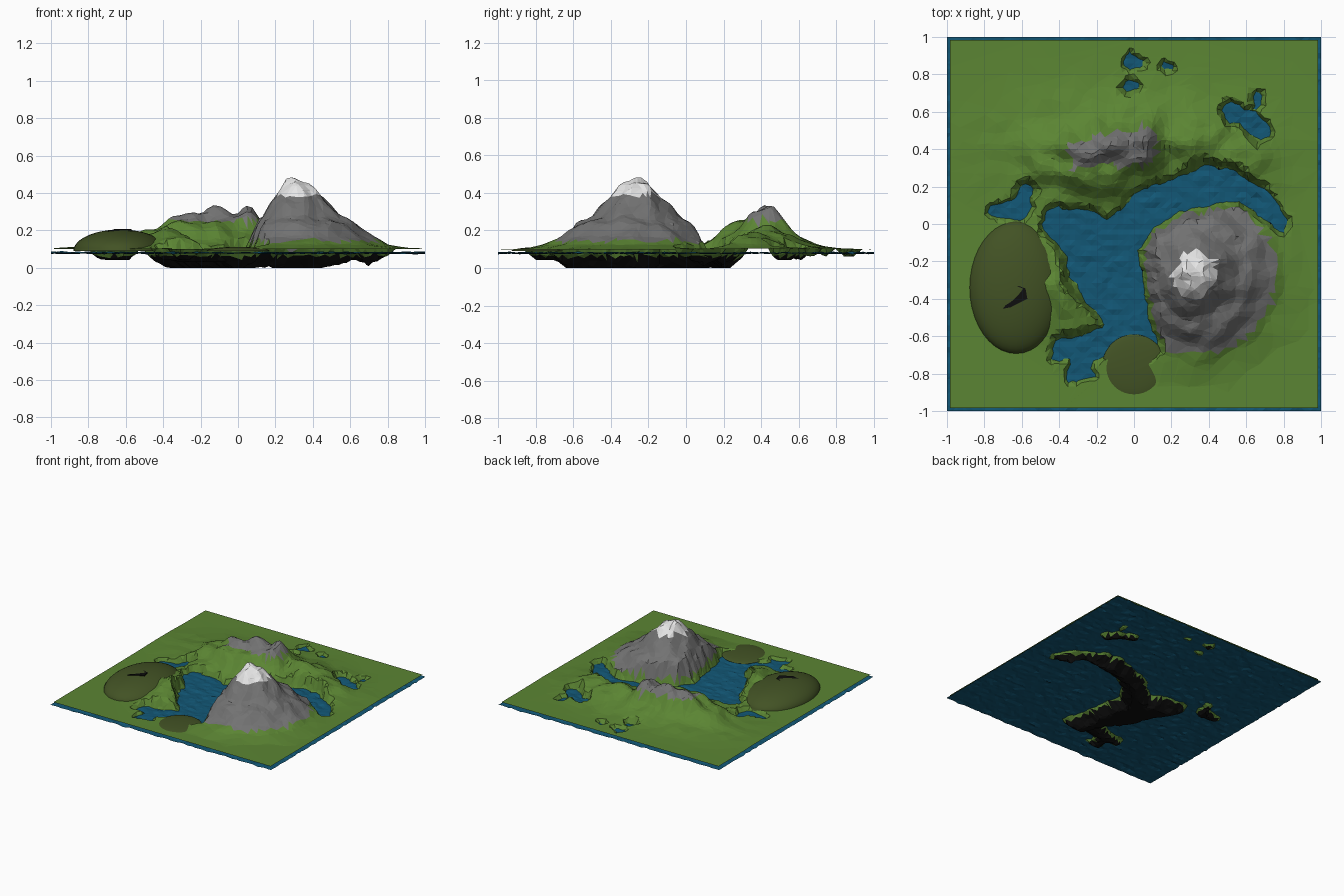
import bpy, bmesh, math, random
from mathutils import Vector, noise

if "Cube" in bpy.data.objects:
    bpy.data.objects.remove(bpy.data.objects["Cube"])

random.seed(4)


def material(name, rgb):
    m = bpy.data.materials.new(name)
    m.diffuse_color = (*rgb, 1)
    m.use_nodes = True
    m.node_tree.nodes["Principled BSDF"].inputs["Base Color"].default_value = m.diffuse_color
    return m


GREEN = material("grass green", (0.105, 0.235, 0.033))
ROCK = material("rock grey", (0.17, 0.17, 0.17))
SNOW = material("snow white", (0.82, 0.82, 0.82))
BLACK = material("dark bed", (0.004, 0.004, 0.004))
OLIVE = material("dark olive", (0.055, 0.085, 0.018))
WATER = material("water blue", (0.006, 0.095, 0.18))

# Lakes: chains of (x, y, radius), each with a greatest depth
LAKES = [
    ([(-.42, .01, .08), (-.25, -.08, .16), (-.14, -.25, .2), (-.06, -.45, .14),
      (.0, -.62, .11), (.08, -.66, .06)], .09),
    ([(-.17, -.17, .17), (.02, .04, .1), (.2, .15, .1), (.4, .21, .11),
      (.6, .18, .07), (.73, .06, .06), (.79, -.03, .03)], .09),
    ([(-.02, -.58, .1), (-.2, -.64, .08), (-.4, -.68, .05)], .05),
    ([(-.28, -.66, .07), (-.3, -.78, .06), (-.22, -.81, .02)], .04),
    ([(-.74, .07, .04), (-.62, .09, .06), (-.58, .17, .05)], .04),
    ([(.52, .61, .04), (.62, .56, .06), (.69, .49, .05)], .04),
    ([(-.01, .87, .045), (.05, .865, .02)], .02),
    ([(-.04, .74, .03), (.01, .74, .03)], .02),
    ([(.17, .84, .03), (.2, .835, .02)], .02),
    ([(.66, .68, .03), (.65, .62, .02)], .02),
]

# Green hills: x, y, height, width, depth
HILLS = [
    (-.17, .36, .15, .16, .16), (.05, .45, .09, .13, .14), (-.42, .32, .08, .15, .18),
    (.3, .46, .06, .2, .14), (.56, .32, .06, .16, .16), (-.05, .40, .065, .6, .27),
    (-.34, -.38, .1, .16, .22), (-.45, -.2, .05, .15, .2),
]
# Mountain profile: radius, height
PEAK = [(0, .47), (.07, .455), (.12, .39), (.18, .335), (.23, .27), (.31, .235),
        (.38, .165), (.46, .125), (.62, .1), (9, .1)]


def lake_distance(x, y, chain):
    best = 9
    p = Vector((x, y))
    for (ax, ay, ar), (bx, by, br) in zip(chain, chain[1:]):
        a, ab = Vector((ax, ay)), Vector((bx - ax, by - ay))
        t = max(0, min(1, (p - a).dot(ab) / ab.length_squared))
        best = min(best, (p - a - ab * t).length - ar - (br - ar) * t)
    return best


def peak_radius(x, y):
    dx, dy = x - .31, y + .27
    return math.hypot(dx * (1.25 if dx < 0 else .95), dy)


def peak_height(r):
    for (r0, z0), (r1, z1) in zip(PEAK, PEAK[1:]):
        if r <= r1:
            return z0 + (z1 - z0) * (r - r0) / (r1 - r0)
    return .1


def ground(x, y):
    r = peak_radius(x, y) * (1 + .12 * noise.noise((x * 6, y * 6, 2)))
    hills = sum(h * math.exp(-((x - cx) / w) ** 2 - ((y - cy) / d) ** 2)
                for cx, cy, h, w, d in HILLS)
    hills *= 1 + .45 * noise.noise((x * 8, y * 8, 5))
    z = max(peak_height(r), .1 + hills)
    z += (z - .1) * .12 * noise.noise((x * 13, y * 13, 9))
    wobble = .03 * noise.noise((x * 9, y * 9, 7)) + .015 * noise.noise((x * 21, y * 21, 1))
    for chain, depth in LAKES:
        d = lake_distance(x, y, chain) + wobble * (1 if depth > .03 else .5)
        z = min(z, max(.082 - depth, .082 + d * (3 if d > 0 else .9)))
    return max(0, z)


def grid_sheet(name, size, n, height, jitter=0.0):
    bm = bmesh.new()
    bmesh.ops.create_grid(bm, x_segments=n, y_segments=n, size=size)
    for v in bm.verts:
        if not v.is_boundary:
            v.co.x += random.uniform(-jitter, jitter)
            v.co.y += random.uniform(-jitter, jitter)
        v.co.z = height(v.co.x, v.co.y)
    bmesh.ops.triangulate(bm, faces=bm.faces)
    me = bpy.data.meshes.new(name)
    bm.to_mesh(me)
    bm.free()
    ob = bpy.data.objects.new(name, me)
    bpy.context.collection.objects.link(ob)
    return ob


# Terrain sheet, thinned into irregular facets
land = grid_sheet("terrain", .985, 84, ground, .006)
thin = land.modifiers.new("thin", 'DECIMATE')
thin.ratio = .3
mesh = bpy.data.meshes.new_from_object(
    land.evaluated_get(bpy.context.evaluated_depsgraph_get()))
land.modifiers.clear()
land.data = mesh
for m in (GREEN, ROCK, SNOW, BLACK):
    mesh.materials.append(m)
# Colour by height: bed, grass, rock, snow
for f in mesh.polygons:
    x, y, z = f.center
    r = peak_radius(x, y)
    f.use_smooth = False
    if z < .064:
        f.material_index = 3
    elif r < .14 and z > .385:
        f.material_index = 2
    elif (r < .43 and z > .135 and y < .1) or (y > .15 and z > .25 and -.36 < x < .14):
        f.material_index = 1
    else:
        f.material_index = 0

# Rippled water sheet
water = grid_sheet("water", 1.0, 70, lambda x, y:
                   .08 + .010 * noise.noise((x * 13, y * 22, 3))
                   + .004 * noise.noise((x * 30, y * 30, 8)))
water.data.materials.append(WATER)


# Smooth dark mounds rising through the grass
def mound(name, loc, radii):
    bm = bmesh.new()
    bmesh.ops.create_uvsphere(bm, u_segments=40, v_segments=24, radius=1)
    bmesh.ops.bisect_plane(bm, geom=bm.verts[:] + bm.edges[:] + bm.faces[:],
                           plane_co=(0, 0, 0), plane_no=(0, 0, 1), clear_inner=True)
    for v in bm.verts:
        v.co = Vector((v.co.x * radii[0], v.co.y * radii[1], v.co.z * radii[2])) + Vector(loc)
    me = bpy.data.meshes.new(name)
    bm.to_mesh(me)
    bm.free()
    me.materials.append(OLIVE)
    me.shade_smooth()
    bpy.context.collection.objects.link(bpy.data.objects.new(name, me))


mound("west_mound", (-.63, -.34, .09), (.25, .355, .115))
mound("south_mound", (0, -.76, .09), (.17, .17, .022))

# Black sloping slab on the west mound
outline = [(-.85, -.37), (-.62, -.33), (-.58, -.345), (-.57, -.40), (-.66, -.445), (-.79, -.47)]
bm = bmesh.new()
top = [bm.verts.new((x, y, min(.207, .145 + (x + .84) * .42))) for x, y in outline]
low = [bm.verts.new(v.co - Vector((0, 0, .03))) for v in top]
bm.faces.new(reversed(top))
bm.faces.new(low)
for i in range(len(top)):
    j = (i + 1) % len(top)
    bm.faces.new((top[i], top[j], low[j], low[i]))
bmesh.ops.recalc_face_normals(bm, faces=bm.faces)
me = bpy.data.meshes.new("mound_slab")
bm.to_mesh(me)
bm.free()
me.materials.append(BLACK)
bpy.context.collection.objects.link(bpy.data.objects.new("mound_slab", me))
